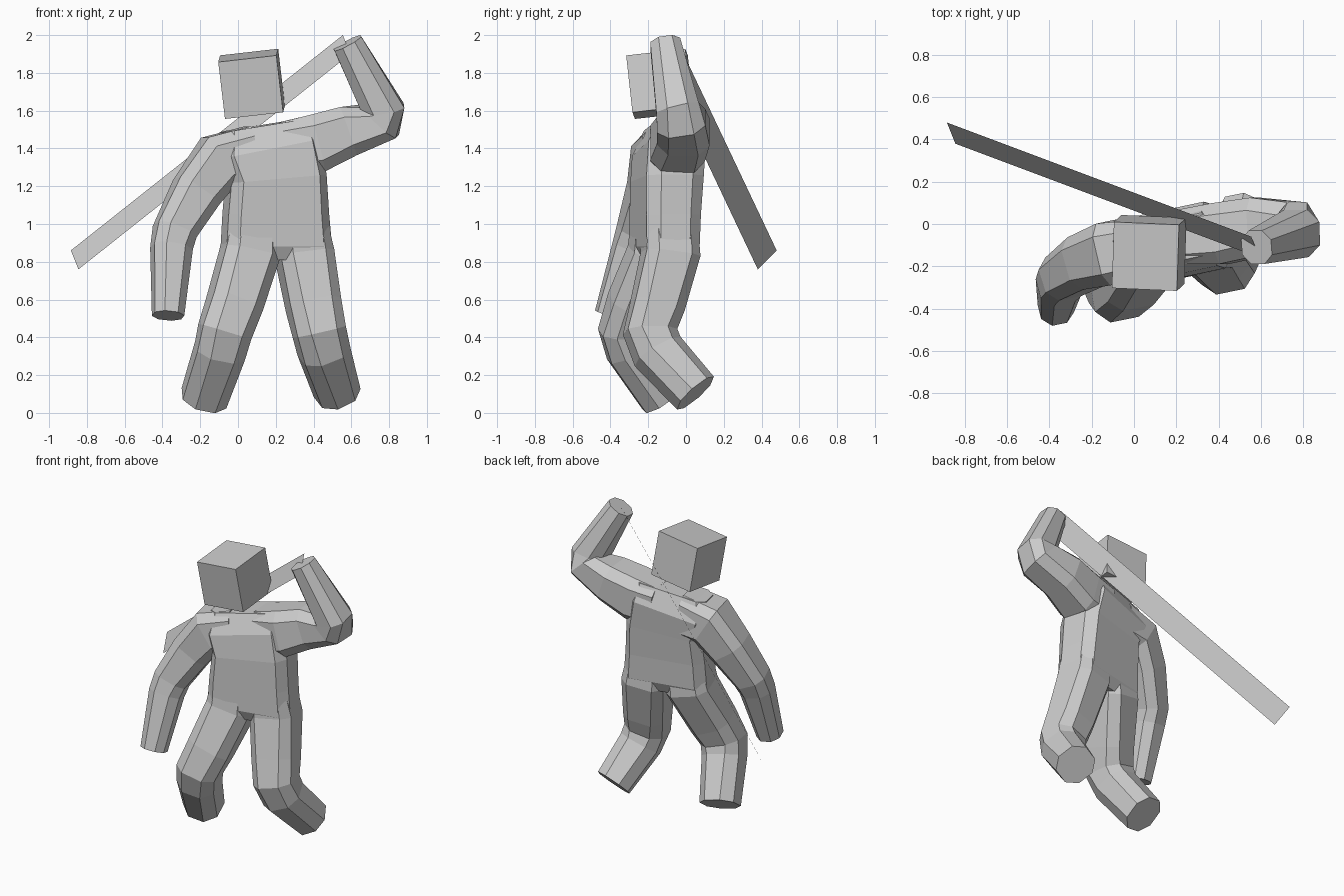
import bpy
import bmesh
from math import radians
from mathutils import Vector, Matrix, Euler

if "Cube" in bpy.data.objects:
    bpy.data.objects.remove(bpy.data.objects["Cube"])


def make_object(name, bm):
    mesh = bpy.data.meshes.new(name)
    bm.to_mesh(mesh)
    bm.free()
    obj = bpy.data.objects.new(name, mesh)
    bpy.context.collection.objects.link(obj)
    return obj


def octagon(a, b):
    """Square of half size 1 with cut corners; a and b are half flat lengths."""
    return [(1, -b), (1, b), (a, 1), (-a, 1), (-1, b), (-1, -b), (-a, -1), (a, -1)]


def loft(name, rings):
    """Skin a closed, capped shell through rings of points."""
    bm = bmesh.new()
    loops = [[bm.verts.new(p) for p in ring] for ring in rings]
    n = len(loops[0])
    for a, b in zip(loops, loops[1:]):
        for i in range(n):
            j = (i + 1) % n
            bm.faces.new((a[i], a[j], b[j], b[i]))
    bm.faces.new(loops[0])
    bm.faces.new(loops[-1])
    bmesh.ops.recalc_face_normals(bm, faces=bm.faces)
    return make_object(name, bm)


def limb(name, path, depth_dir):
    """Eight-sided tube along (x, y, z, side radius, depth radius) stations."""
    pts = [Vector(p[:3]) for p in path]
    last = len(pts) - 1
    rings = []
    for i, (c, p) in enumerate(zip(pts, path)):
        t = Vector()
        if i > 0:
            t += (c - pts[i - 1]).normalized()
        if i < last:
            t += (pts[i + 1] - c).normalized()
        t.normalize()
        u = t.cross(Vector(depth_dir)).normalized()
        v = u.cross(t)
        flat = .65 - .2 * i / last
        rings.append([c + u * p[3] * a + v * p[4] * b for a, b in octagon(flat, flat)])
    return loft(name, rings)


# Torso: cut-corner sections, turned and leaning to one side
sections = [  # x, y, z, half width, half depth, sideways tilt in degrees
    (.205, -.115, .81, .22, .11, 0),
    (.203, -.115, .88, .285, .143, 0),
    (.20, -.11, 1.05, .272, .147, 0),
    (.20, -.10, 1.24, .258, .155, 5),
    (.155, -.09, 1.40, .27, .155, 11),
    (.15, -.085, 1.525, .245, .10, 9),
]
rings = []
for x, y, z, w, d, tilt in sections:
    m = Matrix.Translation((x, y, z)) @ Euler((0, radians(-tilt), radians(12))).to_matrix().to_4x4()
    rings.append([m @ Vector((a * w, b * d, 0)) for a, b in octagon(.8, .55)])
body = loft("body", rings)

# Limbs: one raised arm, one hanging arm, two bent legs
straight, turned = (0, 1, 0), (-.2, .98, 0)
limbs = [
    limb("raised_arm", [
        (.24, -.06, 1.40, .14, .13), (.41, -.045, 1.425, .155, .145),
        (.58, -.015, 1.49, .135, .14), (.755, -.025, 1.545, .12, .13),
        (.768, -.045, 1.61, .112, .115), (.58, -.11, 1.958, .08, .08)], straight),
    limb("hanging_arm", [
        (.08, -.10, 1.37, .15, .13), (-.10, -.135, 1.335, .145, .15),
        (-.22, -.175, 1.17, .128, .13), (-.335, -.25, .96, .11, .11),
        (-.352, -.285, .87, .105, .10), (-.37, -.40, .515, .08, .08)], turned),
    limb("left_leg", [
        (.335, -.087, 1.0, .125, .135), (.352, -.082, .84, .145, .145),
        (.40, -.15, .57, .138, .135), (.43, -.19, .43, .133, .133),
        (.455, -.15, .325, .13, .13), (.525, .05, .105, .115, .12)], turned),
    limb("right_leg", [
        (.075, -.143, 1.0, .125, .135), (.062, -.15, .84, .148, .147),
        (-.02, -.27, .57, .14, .138), (-.07, -.32, .43, .135, .135),
        (-.095, -.29, .33, .13, .13), (-.18, -.12, .078, .12, .122)], turned),
]

# Merge the limbs into a single body shell
bpy.context.view_layer.objects.active = body
for part in limbs:
    mod = body.modifiers.new("merge", 'BOOLEAN')
    mod.operation = 'UNION'
    mod.solver = 'EXACT'
    mod.object = part
    bpy.ops.object.modifier_apply(modifier=mod.name)
    bpy.data.objects.remove(part)

# Head: slightly tilted block floating over the shoulders
bpy.ops.mesh.primitive_cube_add(size=1, location=(.072, -.137, 1.742))
head = bpy.context.object
head.name = "head"
head.scale = (.31, .315, .305)
head.rotation_euler = (radians(6.5), radians(-6.5), radians(-2.5))

# Blade: flat strip held in the raised hand, trailing behind the back
bm = bmesh.new()
tip, across, along = Vector((-.885, .48, .86)), Vector((.04, -.10, -.10)), Vector((1.44, -.54, 1.14))
bm.faces.new([bm.verts.new(p) for p in (tip, tip + across, tip + across + along, tip + along)])
make_object("blade", bm)
